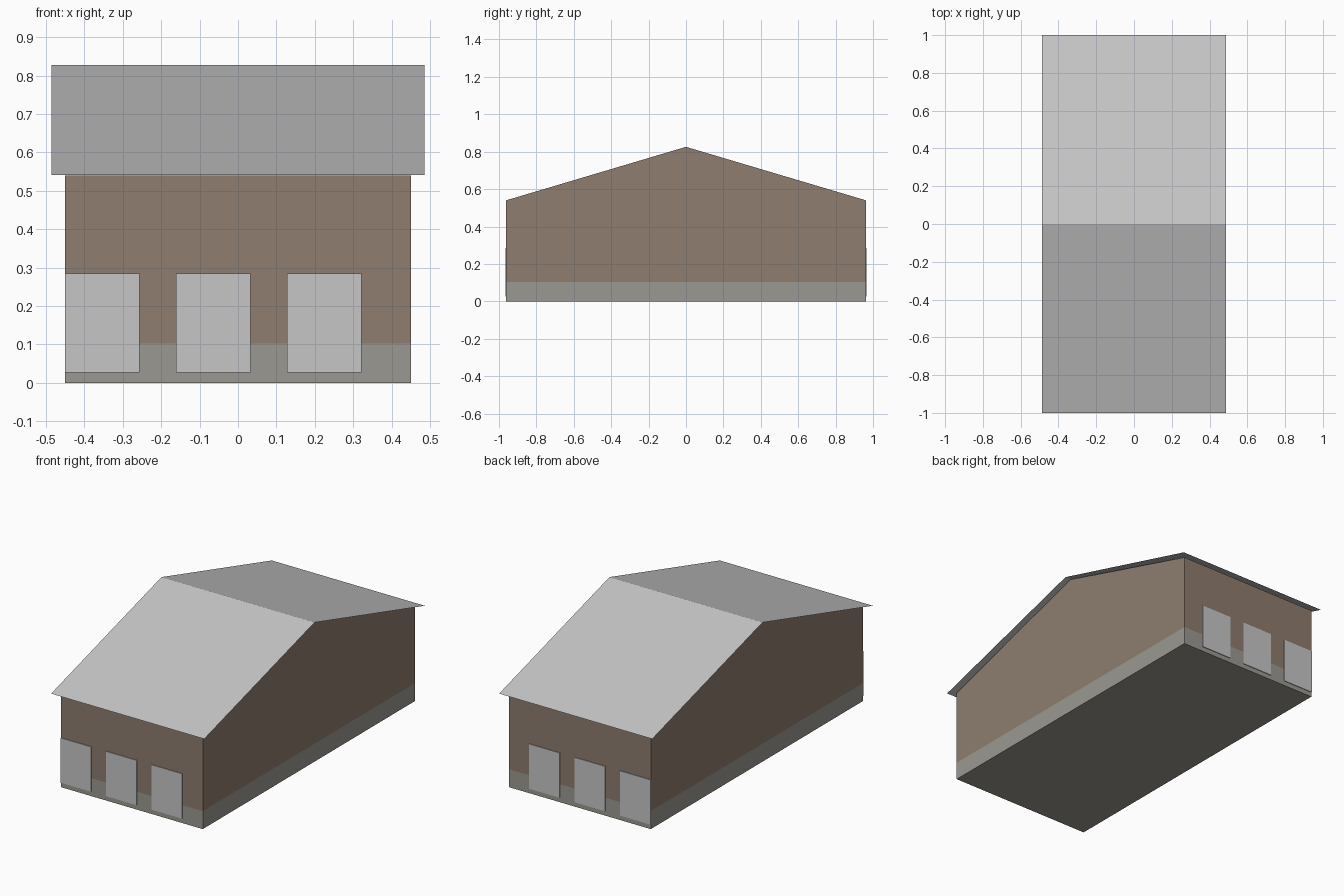
import bpy, bmesh
from mathutils import Vector

if "Cube" in bpy.data.objects:
    bpy.data.objects.remove(bpy.data.objects["Cube"])


def srgb(r, g, b):
    def lin(c):
        c /= 255
        return c / 12.92 if c <= 0.04045 else ((c + 0.055) / 1.055) ** 2.4
    return (lin(r), lin(g), lin(b), 1)


def material(name, rgb):
    m = bpy.data.materials.new(name)
    m.diffuse_color = srgb(*rgb)
    m.use_nodes = True
    m.node_tree.nodes["Principled BSDF"].inputs["Base Color"].default_value = m.diffuse_color
    return m


BROWN = material("brown wall", (142, 125, 110))
STONE = material("grey base", (155, 153, 145))
METAL = material("light grey metal", (198, 198, 198))

HX, HY = 0.45, 0.962          # wall half sizes
EAVE, RIDGE = 0.54, 0.826
BAND = 0.103                  # height of the base band


def finish(name, bm, mats):
    mesh = bpy.data.meshes.new(name)
    bm.to_mesh(mesh)
    bm.free()
    for m in mats:
        mesh.materials.append(m)
    ob = bpy.data.objects.new(name, mesh)
    bpy.context.collection.objects.link(ob)
    return ob


def extrude_profile(bm, points, half, closed):
    """Sweep a (y, z) profile along x from -half to half."""
    a = [bm.verts.new((-half, y, z)) for y, z in points]
    b = [bm.verts.new((half, y, z)) for y, z in points]
    n = len(points)
    for i in range(n if closed else n - 1):
        j = (i + 1) % n
        bm.faces.new((a[i], a[j], b[j], b[i]))
    if closed:
        bm.faces.new(a)
        bm.faces.new(b)
    bmesh.ops.recalc_face_normals(bm, faces=bm.faces[:])


# walls: gabled body, open under the roof, with a grey band cut in at the base
bm = bmesh.new()
extrude_profile(bm, [(-HY, 0), (HY, 0), (HY, EAVE), (0, RIDGE), (-HY, EAVE)], HX, True)
under_roof = [f for f in bm.faces if f.normal.z > 0.5]
bmesh.ops.delete(bm, geom=under_roof, context='FACES')
bmesh.ops.bisect_plane(bm, geom=bm.verts[:] + bm.edges[:] + bm.faces[:],
                       plane_co=Vector((0, 0, BAND)), plane_no=Vector((0, 0, 1)))
for f in bm.faces:
    f.material_index = 1 if f.calc_center_median().z < BAND else 0
finish("walls", bm, [BROWN, STONE])

# roof: thin folded sheet overhanging on all sides
bm = bmesh.new()
extrude_profile(bm, [(1, 0.5415), (0, 0.828), (-1, 0.5415)], 0.486, False)
if bm.faces[:][0].normal.z < 0:
    bmesh.ops.reverse_faces(bm, faces=bm.faces[:])
finish("roof", bm, [METAL])

# doors: three thin plates on the front and on the back
DOOR_W, DOOR_Z0, DOOR_Z1, DOOR_T = 0.194, 0.027, 0.284, 0.004
for side, label in ((-1, "front"), (1, "back")):
    for i in range(3):
        bm = bmesh.new()
        bmesh.ops.create_cube(bm, size=1)
        bmesh.ops.scale(bm, verts=bm.verts, vec=(DOOR_W, DOOR_T, DOOR_Z1 - DOOR_Z0))
        bmesh.ops.translate(bm, verts=bm.verts, vec=(
            -0.353 + i * 0.2885, side * (HY + DOOR_T / 2), (DOOR_Z0 + DOOR_Z1) / 2))
        finish(f"{label}_door_{i + 1}", bm, [METAL])
